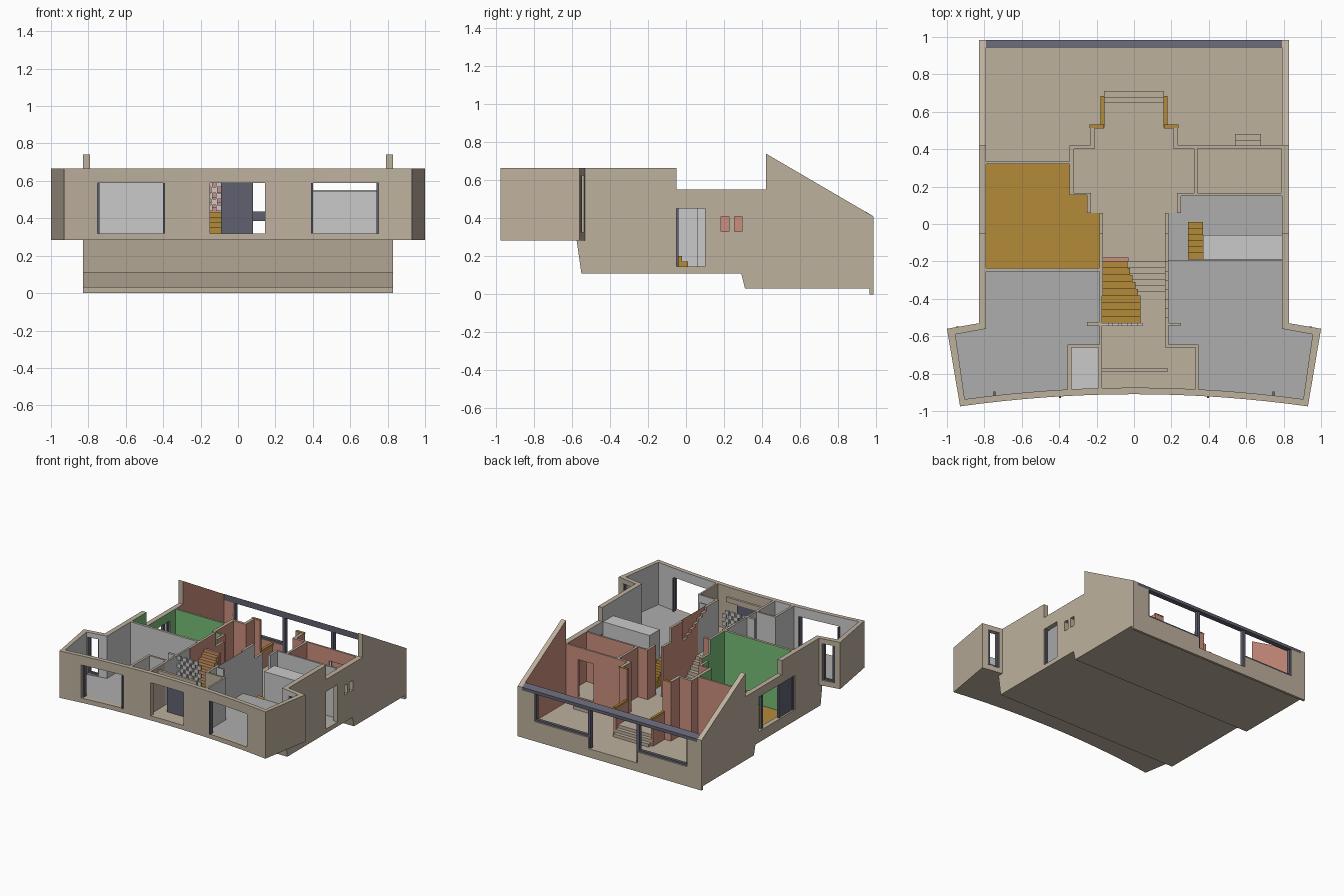
import bpy, bmesh
from mathutils import Vector

if "Cube" in bpy.data.objects:
    bpy.data.objects.remove(bpy.data.objects["Cube"])

# ---------- materials (shared index order on every object) ----------
def lin(c):
    c /= 255
    return c / 12.92 if c <= 0.04045 else ((c + 0.055) / 1.055) ** 2.4

COLOURS = [("beige_stone", (190, 177, 158)), ("light_grey_plaster", (202, 202, 202)),
           ("grey_floor", (174, 174, 174)), ("golden_wood", (179, 139, 57)),
           ("slate_frame", (97, 97, 113)), ("brick_pink", (203, 143, 126)),
           ("green_paint", (118, 190, 118))]
BEIGE, LIGHT, GREY, GOLD, SLATE, PINK, GREEN = range(7)
MATS = []
for n, c in COLOURS:
    m = bpy.data.materials.new(n)
    m.diffuse_color = (*[lin(v) for v in c], 1)
    m.use_nodes = True
    m.node_tree.nodes["Principled BSDF"].inputs["Base Color"].default_value = m.diffuse_color
    MATS.append(m)

# ---------- helpers ----------
def prism(name, pts, a, b, side=BEIGE, bottom=None, top=None, axis='z'):
    """Extrude a 2D outline; colour faces by direction."""
    bottom = side if bottom is None else bottom
    top = side if top is None else top
    bm = bmesh.new()
    put = (lambda p, h: (p[0], p[1], h)) if axis == 'z' else (lambda p, h: (h, p[0], p[1]))
    lo = [bm.verts.new(put(p, a)) for p in pts]
    hi = [bm.verts.new(put(p, b)) for p in pts]
    bm.faces.new(lo)
    bm.faces.new(hi)
    n = len(pts)
    for i in range(n):
        j = (i + 1) % n
        bm.faces.new((lo[i], lo[j], hi[j], hi[i]))
    bmesh.ops.recalc_face_normals(bm, faces=bm.faces)
    for f in bm.faces:
        f.normal_update()
        f.material_index = top if f.normal.z > 0.9 else bottom if f.normal.z < -0.9 else side
    me = bpy.data.meshes.new(name)
    bm.to_mesh(me)
    bm.free()
    for m in MATS:
        me.materials.append(m)
    ob = bpy.data.objects.new(name, me)
    bpy.context.collection.objects.link(ob)
    return ob

def box(name, x0, x1, y0, y1, z0, z1, side=BEIGE, top=None, bottom=None):
    return prism(name, [(x0, y0), (x1, y0), (x1, y1), (x0, y1)], z0, z1, side, bottom, top)

def boolean(target, other, op='DIFFERENCE'):
    mod = target.modifiers.new("bool", 'BOOLEAN')
    mod.operation, mod.solver, mod.object = op, 'EXACT', other
    bpy.context.view_layer.objects.active = target
    bpy.ops.object.modifier_apply(modifier=mod.name)
    bpy.data.objects.remove(other)

def arc(x0, x1, off, n):
    return [(x, -0.91 - 0.065 * (x / 0.93) ** 2 + off)
            for x in [x0 + (x1 - x0) * i / n for i in range(n + 1)]]

# ---------- solid shell: stepped side profile + curved front wing ----------
house = prism("house_shell", [(-.55, .11), (.29, .11), (.31, .03), (.965, .03), (.965, 0), (.985, 0),
              (.985, .41), (.42, .74), (.42, .55), (-.05, .55), (-.05, .665), (-.53, .665),
              (-.575, .283)], -.83, .83, axis='x')
wing = prism("wing", [(-.825, -.5), (-.825, -.53), (-1, -.56)] + arc(-.93, .93, 0, 16) +
             [(1, -.56), (.825, -.53), (.825, -.5)], .283, .665)
boolean(house, wing, 'UNION')

def carve(pts, z0, z1=1.0, wall=BEIGE, floor=BEIGE):
    boolean(house, prism("cutter", pts, z0, z1, wall, floor, BEIGE))

def carve_box(x0, x1, y0, y1, z0, z1, wall=BEIGE, floor=BEIGE):
    carve([(x0, y0), (x1, y0), (x1, y1), (x0, y1)], z0, z1, wall, floor)

# ---------- rooms ----------
carve_box(-.79, .79, .42, 1.1, .55, 1.2, PINK)                        # above back room
carve([(-.79, .945), (-.79, .335), (-.345, .335), (-.345, .42), (-.235, .42), (-.235, .53),
       (.235, .53), (.235, .42), (.79, .42), (.79, .945)], .07, 1, PINK, BEIGE)   # back room
half = [(.165, -.39), (.165, .06), (.23, .06), (.23, .165), (.32, .165), (.32, .40),
        (.21, .40), (.21, .51), (.16, .51), (.16, .54)]
carve(half + [(-x, y) for x, y in reversed(half)], .145, 1, PINK, BEIGE)          # central hall
carve_box(-.17, .165, -.70, -.385, .32, 1, LIGHT)                     # corridor
carve([(-.17, -.66), (.33, -.66)] + arc(.33, -.17, .035, 4), .32, 1, BEIGE)       # entry
carve([(-.335, -.66), (-.19, -.66)] + arc(-.19, -.335, .035, 2), .32, 1, LIGHT, LIGHT)  # closet
carve([(-.79, -.235), (-.185, -.235), (-.185, .06), (-.25, .06), (-.25, .155), (-.345, .155),
       (-.345, .32), (-.79, .32)], .145, 1, GREEN, GOLD)              # green room
carve([(-.79, -.255), (-.185, -.255), (-.185, -.645), (-.355, -.645)] +
      arc(-.355, -.905, .035, 5) + [(-.955, -.59), (-.79, -.56)], .32, 1, LIGHT, GREY)  # front left
carve([(.79, -.19), (.185, -.19), (.185, -.645), (.345, -.645)] +
      arc(.345, .905, .035, 5) + [(.955, -.59), (.79, -.56)], .32, 1, LIGHT, GREY)      # front right
carve([(.185, -.195), (.79, -.195), (.79, .15), (.25, .15), (.25, .06), (.185, .06)],
      .145, 1, LIGHT, GREY)                                           # kitchen
carve_box(.34, .785, .165, .405, .145, 1, PINK)                       # small right room

# stepped top of the wall beside the hall stairs
for i in range(6):
    carve_box(.15, .1849, -.5 + i * .05, -.2, .63 - i * .025, 1, PINK)

# ---------- openings ----------
for s in (-1, 1):
    carve_box(min(s * .395, s * .75), max(s * .395, s * .75), -1.1, -.85, .32, .59)   # front windows
    carve_box(min(s * .855, s * .95), max(s * .855, s * .95), -.62, -.5, .325, .625)  # wing returns
carve_box(-.15, .145, -1.1, -.86, .32, .59)          # entry opening
carve_box(.77, .9, -.05, .10, .145, .45)             # kitchen side door
for y in (.185, .255):
    carve_box(.77, .9, y, y + .04, .33, .41)         # small side windows
carve_box(-.9, -.77, -.22, .25, .2, .48)             # green room window
carve_box(.54, .68, .39, .435, .145, .45, PINK)      # inner doorway
carve_box(-.70, .68, .93, 1.1, .16, 1)               # rear glazing
carve_box(-.25, .19, .93, 1.1, .07, 1)               # rear door
carve_box(-.79, .79, .93, 1.1, .385, 1)              # room for the beam

# ---------- slate frames ----------
prism("rear_beam", [(.945, .385), (.985, .385), (.985, .41), (.945, .435)], -.79, .79, SLATE, axis='x')
for x in (-.70, -.25, .19, .68):
    box("rear_post", x - .012, x + .012, .945, .975, .07 if abs(x) < .5 else .16, .39, SLATE)
for x0, x1 in ((-.70, -.25), (.19, .68)):
    box("rear_sill", x0, x1, .95, .975, .16, .175, SLATE)
for s in (-1, 1):
    for x in (.395, .745):
        box("front_window_jamb", s * x - .005, s * x + .005, -.93, -.895, .32, .59, SLATE)
    for x in (.86, .945):
        box("wing_window_jamb", s * x - .008, s * x + .008, -.568, -.548, .325, .625, SLATE)
    box("wing_window_rail", min(s * .86, s * .945), max(s * .86, s * .945), -.568, -.552, .325, .34, SLATE)
for y in (-.215, -.04, .19, .245):
    box("side_window_post", -.82, -.80, y - .01, y + .01, .2, .48, SLATE)
box("side_window_panel", -.815, -.807, -.21, -.05, .2, .48, SLATE)
box("kitchen_door_jamb", .80, .82, -.05, -.04, .145, .45, SLATE)
box("entry_door", -.09, .08, -.785, -.775, .32, .60, SLATE)
box("entry_lintel", -.17, .18, -.79, -.77, .60, .64, BEIGE)

# ---------- hall stairs up to the front level ----------
for i in range(6):
    box("hall_step", -.035, .165, -.39, -.2 - i * .032, .145, .145 + (i + 1) * .029, BEIGE)

# ---------- wooden stairs to the floor above ----------
for i in range(9):
    y = -.53 + i * .0367
    box("upper_step", -.17, .035 - max(0, i - 3) * .014, y, y + .0367,
        .32 if i < 4 else .145, .35 + i * .027, PINK if i > 3 else GOLD, GOLD)
box("stair_back_wall", -.17, -.03, -.2, -.18, .145, .59, PINK)

# openwork screen of staggered blocks in front of the stairs
for r in range(7):
    for c in range(4):
        x = -.17 + c * .052 + (r % 2) * .026
        box("screen_block", x, x + .034, -.545, -.53, .44 + r * .032, .472 + r * .032, LIGHT)
box("screen_pier_left", -.25, -.185, -.545, -.525, .32, .665, LIGHT, BEIGE)
box("screen_pier_right", .165, .25, -.542, -.53, .32, .665, LIGHT, BEIGE)

# ---------- kitchen ----------
box("kitchen_cabinet", .37, .79, -.19, -.06, .145, .545, LIGHT)
for i in range(6):
    box("kitchen_step", .29, .37, -.19, .01 - i * .032, .145, .145 + (i + 1) * .028, GOLD)

# ---------- steps and parapets in the back room ----------
for i, y in enumerate((.71, .68, .65)):
    box("rear_step", -.16, .16, .525, y, .07, .095 + i * .025)
for i, y in enumerate((.48, .45)):
    box("side_step", .54, .68, .42, y, .07, .095 + i * .025)
for s in (-1, 1):
    a, b = sorted((s * .158, s * .178))
    box("parapet", a, b, .53, .68, .07, .28, PINK)
    box("parapet_cap", a, b, .515, .685, .28, .30, GOLD)
    a, b = sorted((s * .16, s * .237))
    box("pier_cap", a, b, .512, .532, .545, .553, GOLD)
